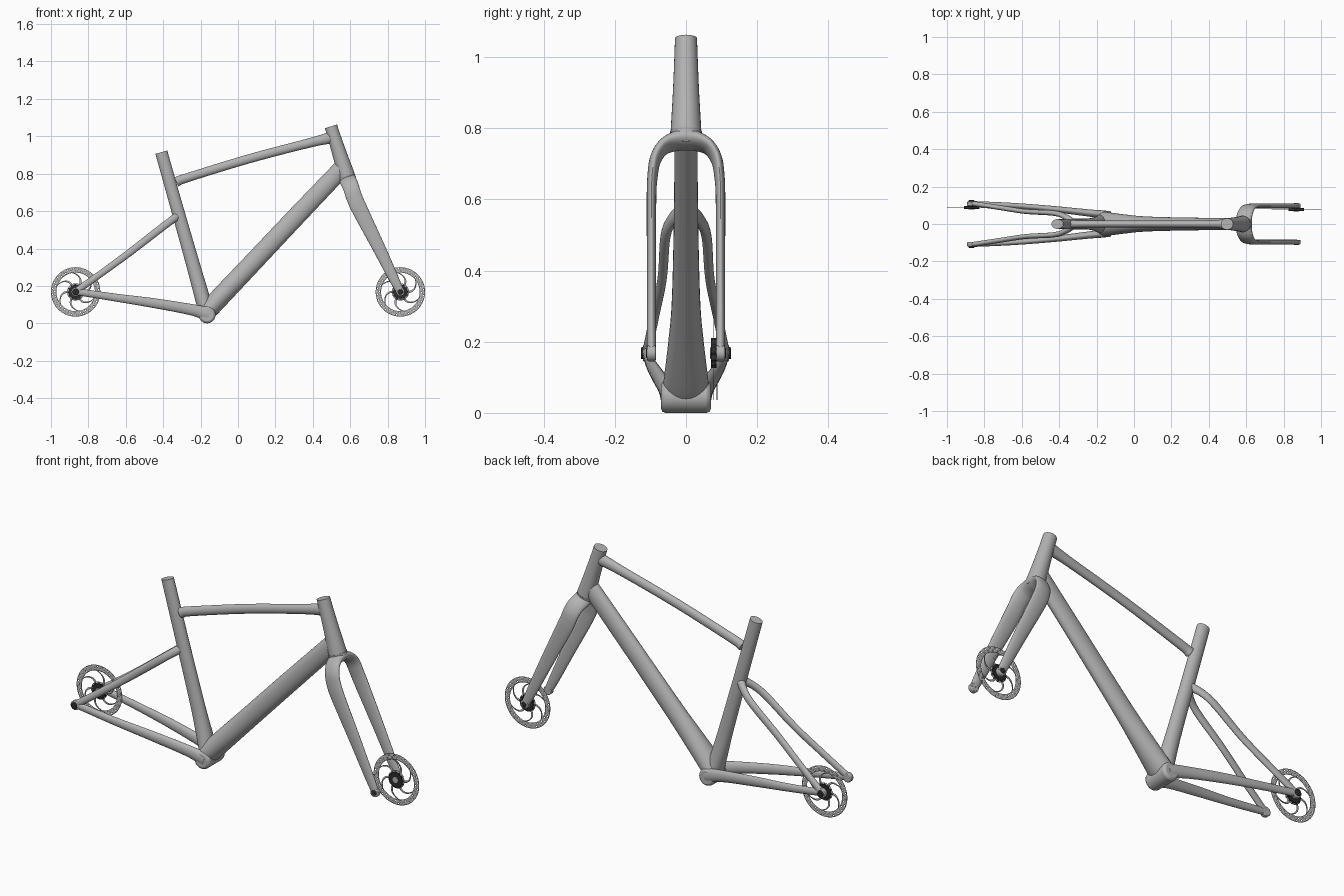
import bpy
import bmesh
from math import sin, cos, pi, tau
from mathutils import Vector

default_cube = bpy.data.objects.get("Cube")
if default_cube:
    bpy.data.objects.remove(default_cube, do_unlink=True)


def make_material(name, value):
    material = bpy.data.materials.new(name)
    material.use_nodes = True
    color = (value, value, value, 1.0)
    material.diffuse_color = color
    material.node_tree.nodes["Principled BSDF"].inputs["Base Color"].default_value = color
    return material


frame_grey = make_material("frame grey", 0.45)
rotor_steel = make_material("rotor steel", 0.47)
axle_black = make_material("axle black", 0.025)

SIDEWAYS = Vector((0, 1, 0))


def finish(name, bm, material):
    """Turn a bmesh into a smooth shaded object."""
    bmesh.ops.recalc_face_normals(bm, faces=bm.faces)
    mesh = bpy.data.meshes.new(name)
    bm.to_mesh(mesh)
    bm.free()
    mesh.materials.append(material)
    obj = bpy.data.objects.new(name, mesh)
    bpy.context.collection.objects.link(obj)
    bpy.ops.object.select_all(action="DESELECT")
    obj.select_set(True)
    bpy.context.view_layer.objects.active = obj
    bpy.ops.object.shade_smooth_by_angle(angle=pi / 5)
    return obj


def spline(rows, steps):
    """Smooth curve through rows of any width."""
    rows = [Vector(row) for row in rows]
    ends = [rows[0] * 2 - rows[1]] + rows + [rows[-1] * 2 - rows[-2]]
    result = []
    for a, b, c, d in zip(ends, ends[1:], ends[2:], ends[3:]):
        for i in range(steps):
            t = i / steps
            result.append(b + (c - a) * (t / 2)
                          + (a * 2 - b * 5 + c * 4 - d) * (t * t / 2)
                          + (b * 3 - a - c * 3 + d) * (t ** 3 / 2))
    return result + [rows[-1]]


def tube(name, rows, axis=SIDEWAYS, steps=6, sides=28):
    """Sweep an ellipse; each row is x, y, z, radius along axis, radius across."""
    samples = spline(rows, steps)
    centers = [Vector(s[:3]) for s in samples]
    bm = bmesh.new()
    rings = []
    for i, sample in enumerate(samples):
        before, after = max(i - 1, 0), min(i + 1, len(samples) - 1)
        tangent = (centers[after] - centers[before]).normalized()
        u = (axis - tangent * axis.dot(tangent)).normalized()
        v = tangent.cross(u)
        rings.append([bm.verts.new(centers[i] + u * (sample[3] * cos(k * tau / sides))
                                   + v * (sample[4] * sin(k * tau / sides)))
                      for k in range(sides)])
    for low, high in zip(rings, rings[1:]):
        for k in range(sides):
            n = (k + 1) % sides
            bm.faces.new((low[k], low[n], high[n], high[k]))
    bm.faces.new(rings[0])
    bm.faces.new(rings[-1])
    return finish(name, bm, frame_grey)


def disc(name, x, z, y_low, y_high, radius, material, sides=28, notch=1.0, bevel=0.004):
    """Cylinder along y; notch below one gives a toothed outline."""
    bm = bmesh.new()
    outline = []
    for k in range(sides):
        r = radius * (notch if k % 4 > 1 else 1)
        outline.append(bm.verts.new((x + r * cos(k * tau / sides), y_low,
                                     z + r * sin(k * tau / sides))))
    cap = bm.faces.new(outline)
    moved = bmesh.ops.extrude_face_region(bm, geom=[cap])["geom"]
    verts = [g for g in moved if isinstance(g, bmesh.types.BMVert)]
    bmesh.ops.translate(bm, verts=verts, vec=(0, y_high - y_low, 0))
    obj = finish(name, bm, material)
    rounding = obj.modifiers.new("rounding", "BEVEL")
    rounding.width = bevel
    rounding.segments = 2


def brake_rotor(name, x, y, z):
    """Perforated ring, inner ring and six curved arms."""
    bm = bmesh.new()

    def point(r, angle):
        return bm.verts.new((x + r * cos(angle), y, z + r * sin(angle)))

    def grid(radii, count, keep):
        rings = [[point(r, k * tau / count) for k in range(count)] for r in radii]
        for row, (low, high) in enumerate(zip(rings, rings[1:])):
            for k in range(count):
                if keep(row, k):
                    n = (k + 1) % count
                    bm.faces.new((low[k], low[n], high[n], high[k]))

    radii = [0.103, 0.109, 0.115, 0.121, 0.127, 0.132]
    grid(radii, 96, lambda row, k: row % 2 == 0 or (k + row) % 4 != 0)
    grid([0.024, 0.046], 48, lambda row, k: True)
    for arm in range(6):
        previous = None
        for i in range(9):
            t = i / 8
            r = 0.042 + 0.065 * t
            angle = arm * tau / 6 + 0.75 * t * t
            half = 0.0055 / r
            pair = (point(r, angle - half), point(r, angle + half))
            if previous:
                bm.faces.new((previous[0], pair[0], pair[1], previous[1]))
            previous = pair
    obj = finish(name, bm, rotor_steel)
    thickness = obj.modifiers.new("thickness", "SOLIDIFY")
    thickness.thickness = 0.002
    thickness.offset = 0


# Main triangle
tube("head_tube", [(0.586, 0, 0.77, 0.044, 0.045), (0.578, 0, 0.795, 0.043, 0.045),
                   (0.545, 0, 0.90, 0.037, 0.039), (0.515, 0, 0.995, 0.033, 0.035),
                   (0.497, 0, 1.053, 0.031, 0.034)])
tube("seat_tube", [(-0.165, 0, 0.045, 0.058, 0.04), (-0.193, 0, 0.145, 0.042, 0.04),
                   (-0.235, 0, 0.295, 0.031, 0.037), (-0.32, 0, 0.595, 0.028, 0.034),
                   (-0.41, 0, 0.915, 0.026, 0.033)])
tube("down_tube", [(-0.165, 0, 0.066, 0.066, 0.05), (-0.134, 0, 0.099, 0.062, 0.052),
                   (-0.04, 0, 0.199, 0.05, 0.052), (0.07, 0, 0.315, 0.04, 0.051),
                   (0.30, 0, 0.559, 0.034, 0.05), (0.562, 0, 0.834, 0.032, 0.048)])
tube("top_tube", [(-0.33, 0, 0.756, 0.022, 0.026), (-0.27, 0, 0.779, 0.019, 0.024),
                  (0.06, 0, 0.88, 0.018, 0.024), (0.38, 0, 0.964, 0.02, 0.025),
                  (0.51, 0, 0.996, 0.026, 0.032)])
disc("bottom_bracket_shell", -0.165, 0.045, -0.07, 0.07, 0.045, frame_grey, 36, bevel=0.012)

# Rear stays, dropouts and axle caps
REAR_X, FRONT_X, AXLE_Z = -0.868, 0.868, 0.168
for side, label in ((1, "back"), (-1, "front")):
    stay = [(-0.325, 0.008, 0.572, 0.02, 0.022), (-0.37, 0.04, 0.54, 0.015, 0.02),
            (-0.43, 0.058, 0.494, 0.014, 0.02), (-0.58, 0.067, 0.378, 0.013, 0.019),
            (-0.72, 0.088, 0.275, 0.013, 0.018), (-0.868, 0.11, 0.17, 0.013, 0.018)]
    tube("seat_stay_" + label, [(x, y * side, z, a, b) for x, y, z, a, b in stay])
    stay = [(-0.155, 0.05, 0.047, 0.022, 0.038), (-0.25, 0.06, 0.073, 0.019, 0.03),
            (-0.45, 0.082, 0.108, 0.016, 0.026), (-0.65, 0.099, 0.137, 0.014, 0.021),
            (-0.868, 0.11, 0.17, 0.013, 0.018)]
    tube("chain_stay_" + label, [(x, y * side, z, a, b) for x, y, z, a, b in stay])
    disc("rear_dropout_" + label, REAR_X, AXLE_Z, 0.097 * side, 0.121 * side, 0.024, frame_grey)
    disc("rear_axle_cap_" + label, REAR_X, AXLE_Z, 0.11 * side, 0.127 * side, 0.017, axle_black)
    disc("fork_end_" + label, FRONT_X, AXLE_Z, 0.085 * side, 0.109 * side, 0.023, frame_grey)
    disc("front_axle_cap_" + label, FRONT_X, AXLE_Z, 0.1 * side, 0.113 * side, 0.014, axle_black)

# Fork: both legs and the crown in one sweep
half_fork = [(0.588, 0, 0.768, 0.045, 0.027), (0.589, 0.035, 0.762, 0.045, 0.023),
             (0.597, 0.065, 0.746, 0.044, 0.018), (0.609, 0.086, 0.712, 0.043, 0.016),
             (0.625, 0.094, 0.665, 0.043, 0.0145),
             (0.655, 0.097, 0.6, 0.042, 0.0135), (0.755, 0.097, 0.4, 0.034, 0.013),
             (0.83, 0.097, 0.245, 0.027, 0.013), (0.868, 0.097, 0.168, 0.021, 0.013)]
mirrored = [(x, -y, z, a, b) for x, y, z, a, b in half_fork[:0:-1]]
tube("fork", mirrored + half_fork, axis=Vector((0.92, 0, 0.39)))
tube("crown_race", [(0.593, 0, 0.752, 0.036, 0.036), (0.58, 0, 0.79, 0.045, 0.046)])

# Brake rotors with toothed lockrings and a grey hub bore
for label, x, y in (("rear", REAR_X, 0.087), ("front", FRONT_X, 0.078)):
    brake_rotor(label + "_rotor", x, y, AXLE_Z)
    disc(label + "_lockring", x, AXLE_Z, y - 0.008, y + 0.008, 0.042, axle_black, 48, 0.88, 0.001)
    disc(label + "_hub_bore", x, AXLE_Z, y - 0.01, y, 0.016, frame_grey, bevel=0.001)
